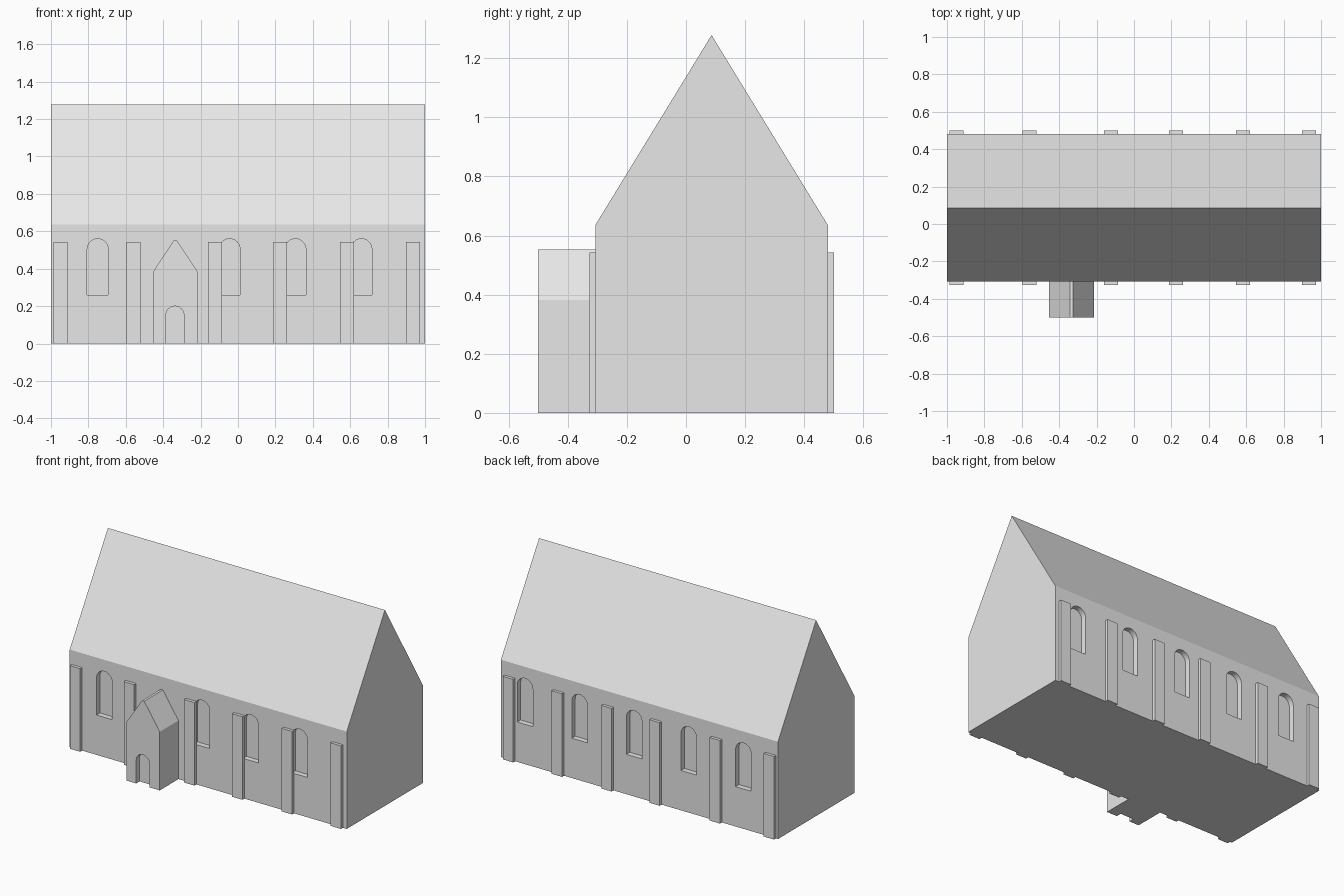
import bpy
import bmesh
import math
from mathutils import Vector

default = bpy.data.objects.get("Cube")
if default:
    bpy.data.objects.remove(default, do_unlink=True)

GREY = (0.8, 0.8, 0.8, 1.0)
stone = bpy.data.materials.new("grey_stone")
stone.use_nodes = True
stone.diffuse_color = GREY
stone.node_tree.nodes["Principled BSDF"].inputs["Base Color"].default_value = GREY

FRONT, BACK = -0.307, 0.48      # long walls
EAVE, RIDGE = 0.635, 1.278
PORCH_FRONT = -0.5
RECESS = 0.035


def prism(name, outline, start, sweep):
    """Sweep a flat outline (list of 3D points) along a vector."""
    bm = bmesh.new()
    face = bm.faces.new([bm.verts.new(p) for p in outline])
    moved = bmesh.ops.extrude_face_region(bm, geom=[face])["geom"]
    verts = [v for v in moved if isinstance(v, bmesh.types.BMVert)]
    bmesh.ops.translate(bm, verts=verts, vec=Vector(sweep))
    bmesh.ops.translate(bm, verts=bm.verts[:], vec=Vector(start))
    bmesh.ops.recalc_face_normals(bm, faces=bm.faces[:])
    mesh = bpy.data.meshes.new(name)
    bm.to_mesh(mesh)
    bm.free()
    mesh.materials.append(stone)
    obj = bpy.data.objects.new(name, mesh)
    bpy.context.collection.objects.link(obj)
    return obj


def arch(name, x, y, bottom, top, width, depth):
    """Round-headed block centred on the plane y, used as a cutter."""
    r = width / 2
    points = [(-r, 0, bottom), (r, 0, bottom)]
    for i in range(13):
        a = math.pi * i / 12
        points.append((r * math.cos(a), 0, top - r + r * math.sin(a)))
    return prism(name, points, (x, y - depth, 0), (0, 2 * depth, 0))


def carve(obj, cutters):
    """Cut each block out of the object, then discard the block."""
    bpy.context.view_layer.objects.active = obj
    for cutter in cutters:
        cutter.hide_render = True
        mod = obj.modifiers.new("recess", "BOOLEAN")
        mod.operation = "DIFFERENCE"
        mod.solver = "EXACT"
        mod.object = cutter
        bpy.ops.object.modifier_apply(modifier=mod.name)
        bpy.data.objects.remove(cutter, do_unlink=True)


# Main hall with its steep gabled roof
middle = (FRONT + BACK) / 2
hall = prism("hall", [(0, FRONT, 0), (0, BACK, 0), (0, BACK, EAVE),
                      (0, middle, RIDGE), (0, FRONT, EAVE)], (-1, 0, 0), (2, 0, 0))

# Recessed arched windows: four in front, five behind
windows = [arch("window_cutter", x, FRONT, 0.26, 0.56, 0.112, RECESS)
           for x in (-0.75, -0.045, 0.307, 0.66)]
windows += [arch("window_cutter", -0.75 + 0.394 * i, BACK, 0.26, 0.56, 0.112, RECESS)
            for i in range(5)]
carve(hall, windows)

# Flat buttresses along both long walls
for x in (-0.948, -0.558, -0.123, 0.224, 0.582, 0.935):
    for side, wall, out in (("front", FRONT, -0.02), ("back", BACK, 0.02)):
        w = 0.0375
        prism(side + "_buttress", [(-w, 0, 0), (w, 0, 0), (w, 0, 0.542), (-w, 0, 0.542)],
              (x, wall, 0), (0, out, 0))

# Gabled entrance porch with a narrow flat ridge and an arched doorway
porch = prism("porch", [(-0.12, 0, 0), (0.12, 0, 0), (0.12, 0, 0.382),
                        (0.008, 0, 0.552), (-0.008, 0, 0.552), (-0.12, 0, 0.382)],
              (-0.335, PORCH_FRONT, 0), (0, FRONT - PORCH_FRONT, 0))
carve(porch, [arch("door_cutter", -0.337, PORCH_FRONT, -0.05, 0.2, 0.096, RECESS)])
